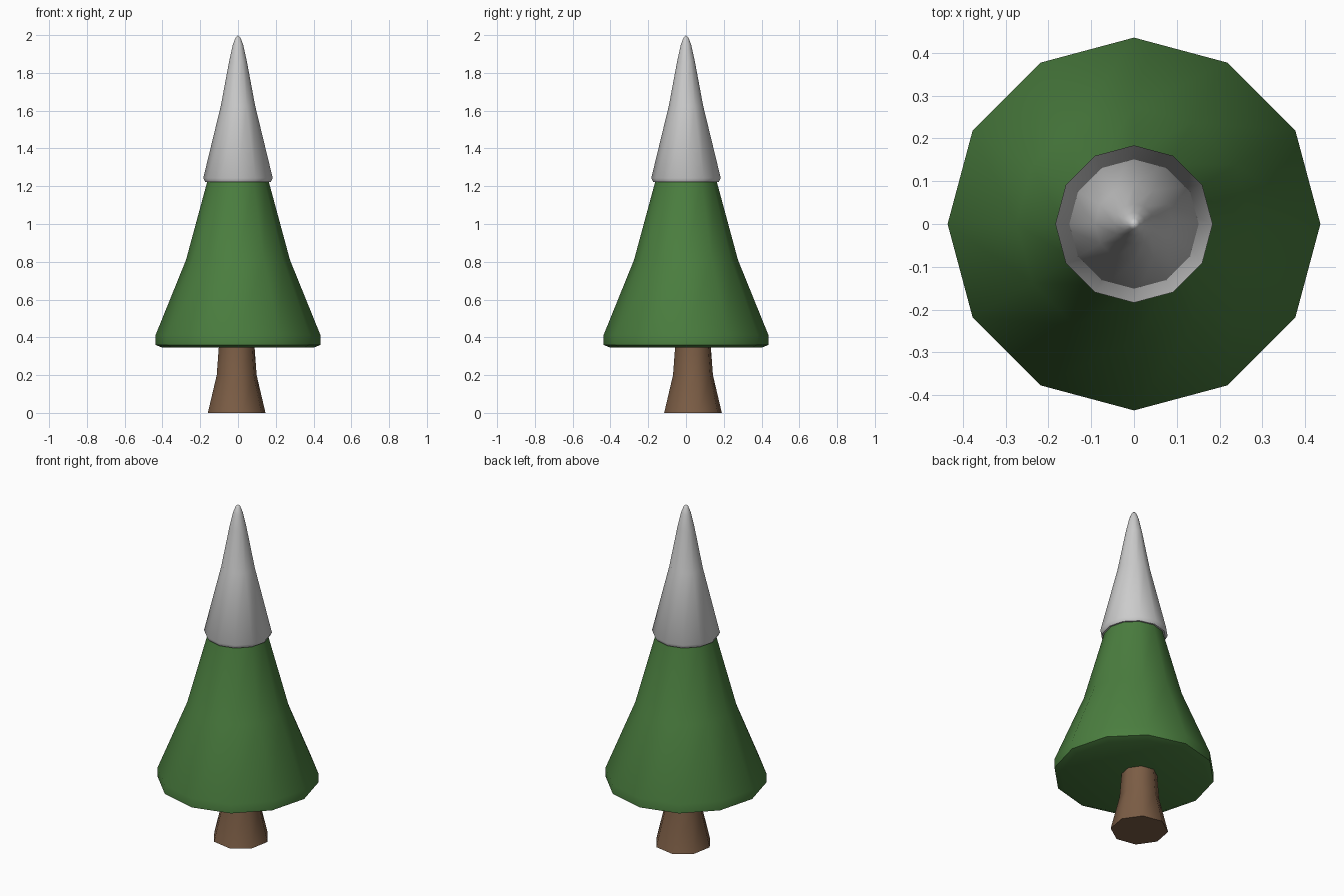
import bpy, bmesh
from math import cos, sin, tau, radians

if "Cube" in bpy.data.objects:
    bpy.data.objects.remove(bpy.data.objects["Cube"])


def lathe(name, profile, sides, color=None, turn=0.0, centre=(0, 0)):
    """Turn a (radius, z) profile into a closed low-poly solid."""
    bm = bmesh.new()
    rings = []
    for r, z in profile:
        if r == 0:
            rings.append([bm.verts.new((*centre, z))] * sides)
            continue
        angles = [turn + tau * i / sides for i in range(sides)]
        rings.append([bm.verts.new((centre[0] + r * cos(a), centre[1] + r * sin(a), z))
                      for a in angles])
    for low, high in zip(rings, rings[1:]):
        for i in range(sides):
            j = (i + 1) % sides
            bm.faces.new(dict.fromkeys((low[i], low[j], high[j], high[i])))
    bm.faces.new(rings[0][::-1])
    if profile[-1][0] > 0:
        bm.faces.new(rings[-1])
    bmesh.ops.recalc_face_normals(bm, faces=bm.faces)

    mesh = bpy.data.meshes.new(name)
    bm.to_mesh(mesh)
    bm.free()
    obj = bpy.data.objects.new(name, mesh)
    bpy.context.collection.objects.link(obj)
    if color:
        mat = bpy.data.materials.new(name + "_colour")
        mat.diffuse_color = (*color, 1)
        mat.use_nodes = True
        mat.node_tree.nodes["Principled BSDF"].inputs["Base Color"].default_value = mat.diffuse_color
        mesh.materials.append(mat)
    bpy.ops.object.select_all(action='DESELECT')
    obj.select_set(True)
    bpy.context.view_layer.objects.active = obj
    bpy.ops.object.shade_smooth_by_angle(angle=radians(50))
    return obj


# Flared eight-sided trunk, slightly off centre
lathe("trunk", [(0.156, 0), (0.108, 0.20), (0.097, 0.345), (0.094, 0.40)],
      8, (0.20, 0.11, 0.06), radians(12), (-0.007, 0.037))

# Twelve-sided foliage cone with a thick rim
lathe("foliage", [(0.40, 0.345), (0.436, 0.36), (0.436, 0.413), (0.275, 0.81),
                  (0.164, 1.22), (0.145, 1.30)],
      12, (0.07, 0.21, 0.05))

# Snow cap with an overhanging lip and rounded tip
lathe("snow_cap", [(0.173, 1.222), (0.184, 1.243), (0.091, 1.625), (0.047, 1.86),
                   (0.027, 1.95), (0.013, 1.987), (0, 2.0)], 12)
